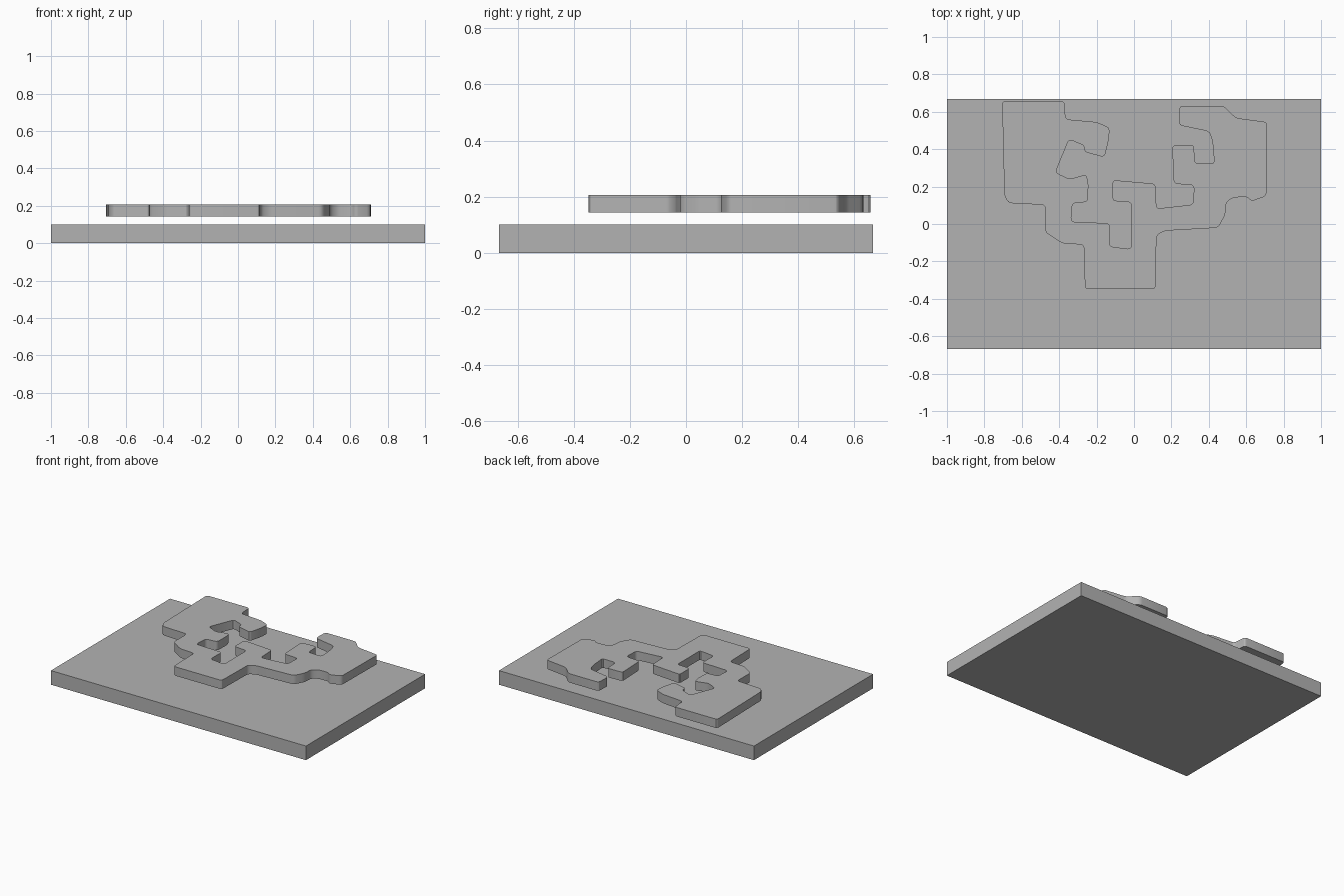
import bpy, bmesh
from mathutils import Vector

if "Cube" in bpy.data.objects:
    bpy.data.objects.remove(bpy.data.objects["Cube"])

grey = bpy.data.materials.new("plain_grey")
grey.diffuse_color = (0.45, 0.45, 0.45, 1)
grey.use_nodes = True
grey.node_tree.nodes["Principled BSDF"].inputs["Base Color"].default_value = grey.diffuse_color


def rounded(corners, radius, steps=3):
    """Round every corner of a closed outline with a short curve."""
    pts = [Vector(c) for c in corners]
    out = []
    for i, p in enumerate(pts):
        a, b = pts[i - 1] - p, pts[(i + 1) % len(pts)] - p
        r = min(radius, a.length * 0.4, b.length * 0.4)
        start, end = p + a.normalized() * r, p + b.normalized() * r
        for k in range(steps + 1):
            t = k / steps
            out.append(start * (1 - t) ** 2 + p * 2 * t * (1 - t) + end * t * t)
    return out


def plate(name, outline, z0, z1):
    """Extrude a closed outline between two heights."""
    bm = bmesh.new()
    face = bm.faces.new([bm.verts.new((x, y, z0)) for x, y in outline])
    top = bmesh.ops.extrude_face_region(bm, geom=[face])["geom"]
    verts = [g for g in top if isinstance(g, bmesh.types.BMVert)]
    bmesh.ops.translate(bm, verts=verts, vec=(0, 0, z1 - z0))
    bmesh.ops.recalc_face_normals(bm, faces=bm.faces)
    mesh = bpy.data.meshes.new(name)
    bm.to_mesh(mesh)
    bm.free()
    mesh.materials.append(grey)
    obj = bpy.data.objects.new(name, mesh)
    bpy.context.collection.objects.link(obj)
    return obj


# Rectangular base board
plate("base_board", [(-1, -0.667), (1, -0.667), (1, 0.667), (-1, 0.667)], 0, 0.1)

# Winding inner edge of the raised piece, left to right
inner_edge = [
    (-0.705, 0.658), (-0.372, 0.658), (-0.366, 0.56), (-0.2, 0.545),
    (-0.13, 0.515), (-0.135, 0.45), (-0.158, 0.357), (-0.264, 0.385),
    (-0.267, 0.42), (-0.348, 0.453), (-0.42, 0.275), (-0.345, 0.24),
    (-0.255, 0.265), (-0.244, 0.22), (-0.246, 0.118), (-0.33, 0.112),
    (-0.337, 0.012), (-0.13, 0.004), (-0.132, -0.12), (-0.015, -0.135),
    (-0.015, 0.117), (-0.115, 0.123), (-0.115, 0.235), (0.115, 0.215),
    (0.12, 0.082), (0.317, 0.104), (0.321, 0.208), (0.213, 0.215),
    (0.204, 0.42), (0.32, 0.424), (0.325, 0.324), (0.43, 0.322),
    (0.42, 0.44), (0.403, 0.495), (0.24, 0.528), (0.243, 0.632),
]
# Stepped outer edge, right to left
outer_edge = [
    (0.48, 0.632), (0.545, 0.567), (0.712, 0.545), (0.708, 0.15),
    (0.63, 0.122), (0.605, 0.145), (0.53, 0.142), (0.492, 0.115),
    (0.488, 0.05), (0.45, -0.02), (0.165, -0.036), (0.12, -0.06),
    (0.115, -0.348), (-0.262, -0.348), (-0.268, -0.11), (-0.38, -0.105),
    (-0.474, -0.045), (-0.474, 0.102), (-0.67, 0.112), (-0.693, 0.15),
]
raised = plate("raised_piece", rounded(inner_edge + outer_edge, 0.02), 0.143, 0.206)

# Smooth the small rounded corners only
bpy.context.view_layer.objects.active = raised
raised.select_set(True)
bpy.ops.object.shade_smooth_by_angle()
